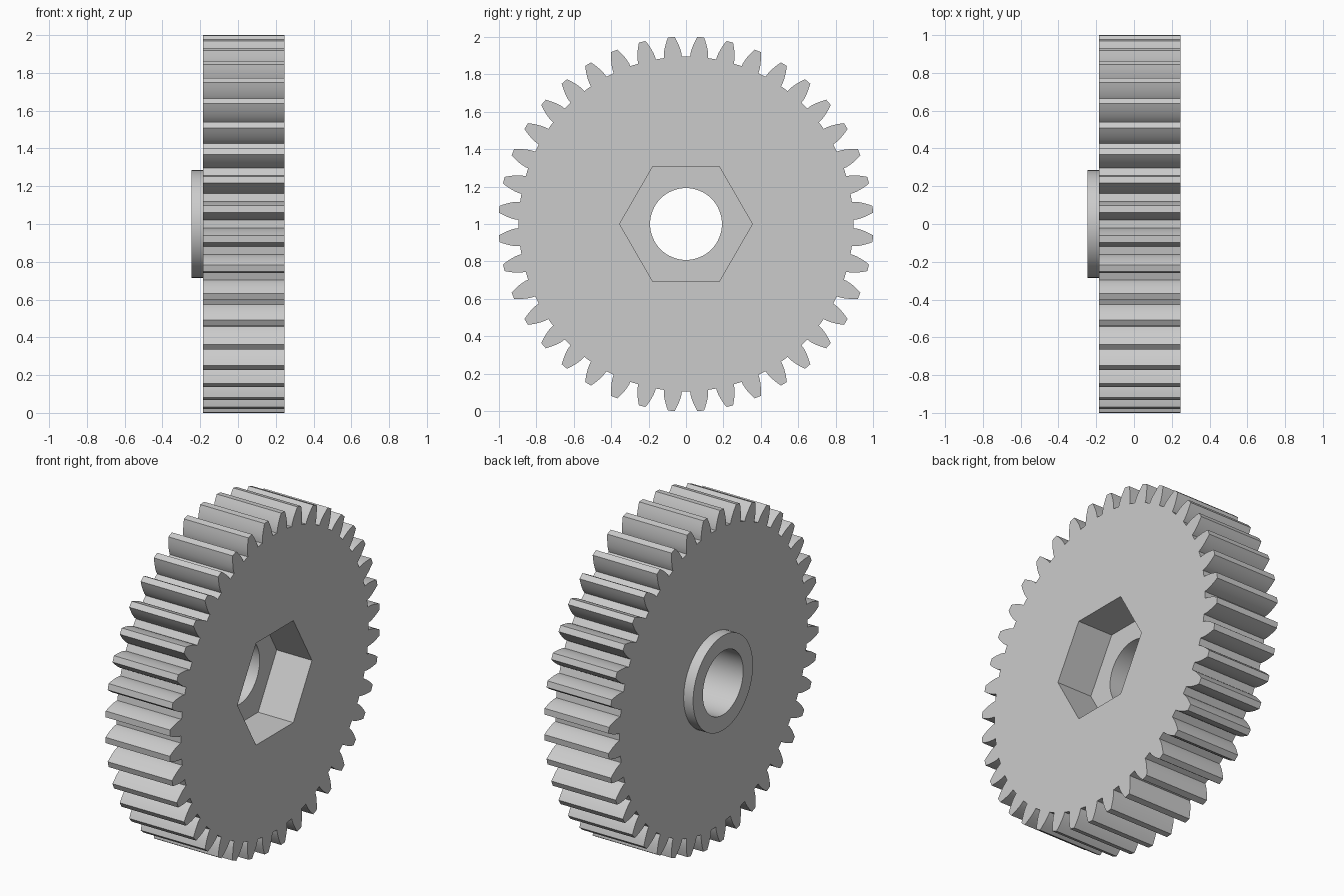
import bpy, bmesh
from math import sin, cos, tan, acos, pi, radians

cube = bpy.data.objects.get("Cube")
if cube:
    bpy.data.objects.remove(cube, do_unlink=True)

TEETH = 40
TIP_R = 1.002
PITCH_R = TIP_R * TEETH / (TEETH + 2)
ROOT_R = PITCH_R - 1.25 * 2 * PITCH_R / TEETH
PRESSURE = radians(20)
BASE_R = PITCH_R * cos(PRESSURE)
BOSS_R, BORE_R, HEX_R = 0.285, 0.192, 0.355
BOSS_X, BACK_X, FLOOR_X, FACE_X = -0.247, -0.184, 0.01, 0.245
CENTRE_Z = 1.0


def involute(a):
    return tan(a) - a


def polygon(radius, sides):
    return [(radius, 2 * pi * i / sides) for i in range(sides)]


def gear_outline():
    """Polar outline with an involute flank on each side of every tooth."""
    steps = 6
    half_base = pi / (2 * TEETH) + involute(PRESSURE)
    flank = []
    for i in range(steps + 1):
        r = ROOT_R + (TIP_R - ROOT_R) * i / steps
        flank.append((r, half_base - involute(acos(min(1, BASE_R / r)))))
    points = []
    for t in range(TEETH):
        mid = 2 * pi * (t + 0.5) / TEETH
        points += [(r, mid - a) for r, a in flank]
        points += [(r, mid + a) for r, a in reversed(flank)]
    return points


bm = bmesh.new()


def ring(outline, x):
    verts = [bm.verts.new((x, r * cos(a), CENTRE_Z + r * sin(a))) for r, a in outline]
    return [bm.edges.new((v, verts[(i + 1) % len(verts)])) for i, v in enumerate(verts)]


def join(a, b):
    """Wall between matching rings, flat annular face between different ones."""
    if len(a) == len(b):
        bmesh.ops.bridge_loops(bm, edges=a + b)
    else:
        bmesh.ops.triangle_fill(bm, edges=a + b, use_beauty=True, normal=(1, 0, 0))


# Closed chain of rings: toothed rim, back boss, through bore, hexagonal pocket
teeth, boss = gear_outline(), polygon(BOSS_R, 64)
bore, hexagon = polygon(BORE_R, 64), polygon(HEX_R, 6)
rings = [ring(o, x) for o, x in (
    (teeth, FACE_X), (teeth, BACK_X), (boss, BACK_X), (boss, BOSS_X),
    (bore, BOSS_X), (bore, FLOOR_X), (hexagon, FLOOR_X), (hexagon, FACE_X))]
for i, edges in enumerate(rings):
    join(edges, rings[(i + 1) % len(rings)])
bmesh.ops.recalc_face_normals(bm, faces=bm.faces[:])

mesh = bpy.data.meshes.new("spur_gear")
bm.to_mesh(mesh)
bm.free()
gear = bpy.data.objects.new("spur_gear", mesh)
bpy.context.collection.objects.link(gear)

# Plain grey finish
grey = bpy.data.materials.new("plain_grey")
grey.use_nodes = True
colour = (0.6, 0.6, 0.6, 1)
grey.diffuse_color = colour
for node in grey.node_tree.nodes:
    if node.type == 'BSDF_PRINCIPLED':
        node.inputs["Base Color"].default_value = colour
mesh.materials.append(grey)

# Smooth flanks and bore, crisp edges elsewhere
bpy.ops.object.select_all(action='DESELECT')
gear.select_set(True)
bpy.context.view_layer.objects.active = gear
bpy.ops.object.shade_smooth_by_angle(angle=radians(30))
